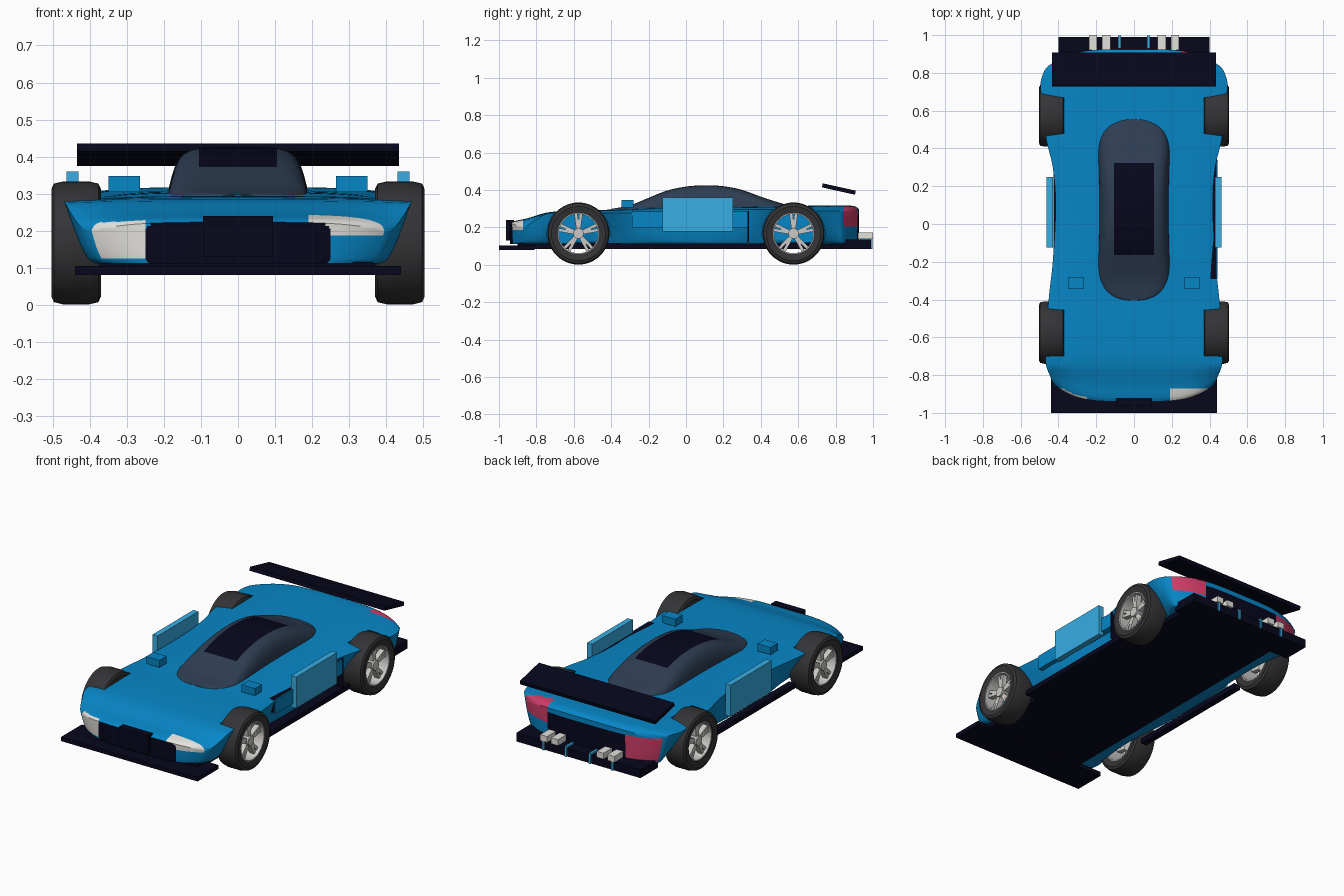
import bpy, bmesh, math
from mathutils import Matrix

cube = bpy.data.objects.get("Cube")
if cube:
    bpy.data.objects.remove(cube, do_unlink=True)


def material(name, r, g, b):
    m = bpy.data.materials.new(name)
    m.use_nodes = True
    m.diffuse_color = (r, g, b, 1)
    node = next(n for n in m.node_tree.nodes if n.type == 'BSDF_PRINCIPLED')
    node.inputs["Base Color"].default_value = (r, g, b, 1)
    return m


BLUE = material("body_blue", 0.002, 0.24, 0.57)
PANEL = material("light_blue", 0.04, 0.42, 0.77)
NAVY = material("trim_navy", 0.002, 0.002, 0.012)
GLASS = material("tinted_glass", 0.027, 0.047, 0.085)
RUBBER = material("rubber", 0.034, 0.034, 0.037)
SILVER = material("silver", 0.6, 0.59, 0.57)
WHITE = material("lamp_white", 0.77, 0.76, 0.72)
PINK = material("tail_pink", 0.64, 0.048, 0.14)


def finish(name, bm, mats, smooth=None):
    bmesh.ops.recalc_face_normals(bm, faces=bm.faces)
    me = bpy.data.meshes.new(name)
    bm.to_mesh(me)
    bm.free()
    for m in mats:
        me.materials.append(m)
    ob = bpy.data.objects.new(name, me)
    bpy.context.collection.objects.link(ob)
    if smooth:
        shade(ob, smooth)
    return ob


def shade(ob, angle):
    bpy.ops.object.select_all(action='DESELECT')
    ob.select_set(True)
    bpy.context.view_layer.objects.active = ob
    bpy.ops.object.shade_smooth_by_angle(angle=math.radians(angle))


def score(bm, axis, values):
    """Cut edges along axis planes so painted borders are straight."""
    normal = [float(axis == a) for a in "xyz"]
    for v in values:
        bmesh.ops.bisect_plane(bm, geom=bm.verts[:] + bm.edges[:] + bm.faces[:], dist=1e-5,
                               plane_co=[v * n for n in normal], plane_no=normal)


def box(name, x, y, z, mat, tilt=0):
    """Box from (min, max) ranges, optionally tilted about x."""
    bm = bmesh.new()
    size = [r[1] - r[0] for r in (x, y, z)]
    mid = [sum(r) / 2 for r in (x, y, z)]
    m = Matrix.Translation(mid) @ Matrix.Rotation(tilt, 4, 'X') @ Matrix.Diagonal((*size, 1))
    bmesh.ops.create_cube(bm, size=1, matrix=m)
    return finish(name, bm, [mat])


def pair(name, x, y, z, mat):
    box("left_" + name, x, y, z, mat)
    box("right_" + name, (-x[1], -x[0]), y, z, mat)


def curve(keys, y):
    """Smooth interpolation of rows whose first entry is y."""
    n = len(keys) - 1
    k = next((i for i in range(n) if y <= keys[i + 1][0]), n - 1)
    a, b = keys[k], keys[k + 1]
    p, q = keys[max(k - 1, 0)], keys[min(k + 2, n)]
    h = b[0] - a[0]
    u = min(max((y - a[0]) / h, 0), 1)
    out = []
    for c in range(1, len(a)):
        ta = h * (b[c] - p[c]) / (b[0] - p[0])
        tb = h * (q[c] - a[c]) / (q[0] - a[0])
        out.append((2*u**3 - 3*u*u + 1) * a[c] + (u**3 - 2*u*u + u) * ta
                   + (3*u*u - 2*u**3) * b[c] + (u**3 - u*u) * tb)
    return out


# Body: y, shoulder half width, floor half width, shoulder z, crown z, side roundness
BODY = [
    (-.94, .405, .36, .198, .223, .5), (-.92, .425, .37, .212, .233, .5),
    (-.85, .445, .385, .238, .248, .5), (-.74, .467, .38, .275, .28, .6),
    (-.57, .465, .36, .277, .292, .8), (-.38, .45, .36, .277, .295, 1),
    (-.2, .43, .38, .28, .303, .5), (.1, .415, .38, .29, .308, .5),
    (.3, .43, .37, .295, .31, .7), (.45, .465, .36, .295, .312, 1),
    (.62, .485, .36, .29, .315, .8), (.75, .495, .37, .288, .317, .7),
    (.86, .475, .39, .288, .317, .5), (.905, .455, .40, .28, .312, .5),
    (.925, .435, .39, .262, .298, .5),
]
N, M, FLOOR = 72, 16, .112
ys = []
for a, b in zip(BODY, BODY[1:]):
    ys += [a[0] + (b[0] - a[0]) * i / 4 for i in range(4)]
ys.append(BODY[-1][0])
K = len(ys) - 1

bm = bmesh.new()
grid = {}
for k, y in enumerate(ys):
    w, wb, zs, zt, e = curve(BODY, y)
    bow = min(max((abs(y) - .74) / .18, 0), 1) * .075
    for i in range(N + 1):
        s = 2 * i / N - 1
        top = zs + (zt - zs) * (1 - s**4)
        for j in range(M + 1):
            if i in (0, N) or j in (0, M) or k in (0, K):
                t = j / M
                yy = y - math.copysign(bow * s**4, y)
                grid[i, j, k] = bm.verts.new((s * (wb + (w - wb) * t**e), yy,
                                              FLOOR + (top - FLOOR) * t))


def quad(*keys):
    return bm.faces.new([grid[k] for k in keys])


for k in range(K):
    for j in (0, M):
        for i in range(N):
            quad((i, j, k), (i+1, j, k), (i+1, j, k+1), (i, j, k+1))
    for i in (0, N):
        for j in range(M):
            quad((i, j, k), (i, j+1, k), (i, j+1, k+1), (i, j, k+1))
for k in (0, K):
    for i in range(N):
        for j in range(M):
            quad((i, j, k), (i+1, j, k), (i+1, j+1, k), (i, j+1, k))
score(bm, 'x', (-.4, -.25, .19, .25, .405))
score(bm, 'y', (-.872, .845))
score(bm, 'z', (.125, .187, .205, .27))
bmesh.ops.recalc_face_normals(bm, faces=bm.faces)
bm.normal_update()
# Painted grilles and lamps
for f in bm.faces:
    x, y, z = f.calc_center_median()
    side, ny = abs(x), f.normal.y
    if side < .25 and ny < -.65 and (side / .256)**8 + (abs(z - .165) / .064)**4 < 1:
        f.material_index = 1
    elif side < .25 and ny > .65 and z < .27:
        f.material_index = 1
    elif y < -.872:
        if (-.4 < x < -.25 and ny < -.5 and z > .125) or (.19 < x < .405 and z > .187):
            f.material_index = 2
    elif y > .845 and side > .25:
        if (x > 0 and z > .205) or (x < 0 and .125 < z < .27):
            f.material_index = 3
body = finish("body_shell", bm, [BLUE, NAVY, WHITE, PINK])

# Wheel arches cut through the shell
for y in (-.575, .575):
    for side in (-1, 1):
        bm = bmesh.new()
        m = Matrix.Translation((side * .471, y, .168)) @ Matrix.Rotation(math.pi / 2, 4, 'Y')
        bmesh.ops.create_cone(bm, cap_ends=True, segments=48, radius1=.168, radius2=.168,
                              depth=.2, matrix=m)
        cutter = finish("arch_cutter", bm, [BLUE])
        cutter.hide_render = True
        mod = body.modifiers.new("arch", 'BOOLEAN')
        mod.object, mod.operation, mod.solver = cutter, 'DIFFERENCE', 'EXACT'
        bpy.ops.object.select_all(action='DESELECT')
        body.select_set(True)
        bpy.context.view_layer.objects.active = body
        bpy.ops.object.modifier_apply(modifier=mod.name)
        bpy.data.objects.remove(cutter, do_unlink=True)
shade(body, 40)

# Glass canopy with a dark roof panel
CANOPY = [(-.405, .298), (-.3, .318), (-.2, .358), (-.1, .397), (0, .418), (.1, .425),
          (.2, .42), (.3, .40), (.42, .357), (.555, .315)]
bm = bmesh.new()
rows = []
for k in range(49):
    v = math.sin((k / 24 - 1) * math.pi / 2) * .9999
    y = .075 + .48 * v
    half = .195 * (1 - v**8)**.4 * (.94 + .06 * min(1, 2 * v * v))
    top = curve(CANOPY, y)[0]
    row = []
    for i in range(33):
        s = math.sin((i / 16 - 1) * math.pi / 2)
        row.append(bm.verts.new((s * half, y, .27 + (top - .27) * max(0, 1 - s**6)**.4)))
    rows.append(row)
for a, b in zip(rows, rows[1:]):
    for i in range(32):
        bm.faces.new((a[i], a[i+1], b[i+1], b[i]))
score(bm, 'x', (-.105, .105))
score(bm, 'y', (-.165, .322))
for f in bm.faces:
    x, y, z = f.calc_center_median()
    f.material_index = int(abs(x) < .105 and -.165 < y < .322)
finish("canopy", bm, [GLASS, NAVY], 60)


def lathe(name, profile, centre, mat):
    """Ring spun about the x axis from a closed (x, radius) profile."""
    bm = bmesh.new()
    n = 48
    rings = []
    for k in range(n):
        a = 2 * math.pi * k / n
        rings.append([bm.verts.new((centre[0] + x, centre[1] + r * math.cos(a),
                                    centre[2] + r * math.sin(a))) for x, r in profile])
    for k in range(n):
        a, b = rings[k], rings[(k + 1) % n]
        for i in range(len(profile)):
            j = (i + 1) % len(profile)
            bm.faces.new((a[i], a[j], b[j], b[i]))
    finish(name, bm, [mat], 35)


# Wheels: tyre, rim ring, hub and five split spokes
TYRE = [(-.06, .11), (-.067, .145), (-.06, .16), (-.035, .166),
        (.035, .166), (.06, .16), (.067, .145), (.06, .11)]
RIM = [(-.055, .105), (-.055, .112), (.06, .112), (.06, .105)]
for end, y in (("front", -.575), ("rear", .575)):
    for side, sx in (("left", 1), ("right", -1)):
        tag = end + "_" + side
        c = (sx * .437, y, .167)
        lathe(tag + "_tyre", TYRE, c, RUBBER)
        lathe(tag + "_rim", RIM, c, SILVER)
        bm = bmesh.new()
        base = Matrix.Translation((c[0] + sx * .025, y, c[2]))
        bmesh.ops.create_cone(bm, cap_ends=True, segments=24, radius1=.028, radius2=.028,
                              depth=.05, matrix=base @ Matrix.Rotation(math.pi / 2, 4, 'Y'))
        for n in range(5):
            turn = Matrix.Rotation(2 * math.pi * n / 5, 4, 'X')
            for lean in (-.13, .13):
                m = (base @ turn @ Matrix.Rotation(lean, 4, 'X')
                     @ Matrix.Translation((0, 0, .062)) @ Matrix.Diagonal((.03, .017, .09, 1)))
                bmesh.ops.create_cube(bm, size=1, matrix=m)
        finish(tag + "_spokes", bm, [SILVER], 35)

# Floor, splitter, skirts and diffuser
box("floor", (-.28, .365), (-.9, .9), (.085, .116), NAVY)
box("front_splitter", (-.44, .44), (-1, -.81), (.08, .104), NAVY)
box("rear_diffuser", (-.4, .4), (.83, .99), (.085, .135), NAVY)
box("left_skirt", (.36, .44), (-.4, .4), (.085, .114), NAVY)
box("right_skirt", (-.425, -.385), (-.4, .4), (.085, .114), NAVY)
box("nose_intake", (-.095, .095), (-.962, -.92), (.13, .24), NAVY)

# Left side pod: dark duct behind a body-coloured skin, with a scoop ahead of the rear wheel
box("side_duct", (.38, .438), (-.29, .33), (.206, .284), NAVY)
box("duct_skin", (.438, .443), (-.29, .33), (.2, .284), BLUE)
box("duct_base", (.38, .438), (-.29, .33), (.2, .206), BLUE)
box("rear_scoop", (.38, .446), (.33, .336), (.12, .288), NAVY)

# Rear wing
box("rear_wing", (-.435, .435), (.727, .908), (.394, .416), NAVY, tilt=-.22)

# Side panels and mirrors
pair("side_panel", (.43, .463), (-.125, .25), (.178, .36), PANEL)
pair("mirror", (.265, .35), (-.345, -.28), (.305, .347), BLUE)

# Exhaust tips and diffuser fins
for x in (.125, .195):
    pair("exhaust", (x, x + .044), (.92, 1), (.137, .172), WHITE)
for x in (.07, .215):
    pair("fin", (x, x + .014), (.93, .998), (.085, .145), PANEL)
